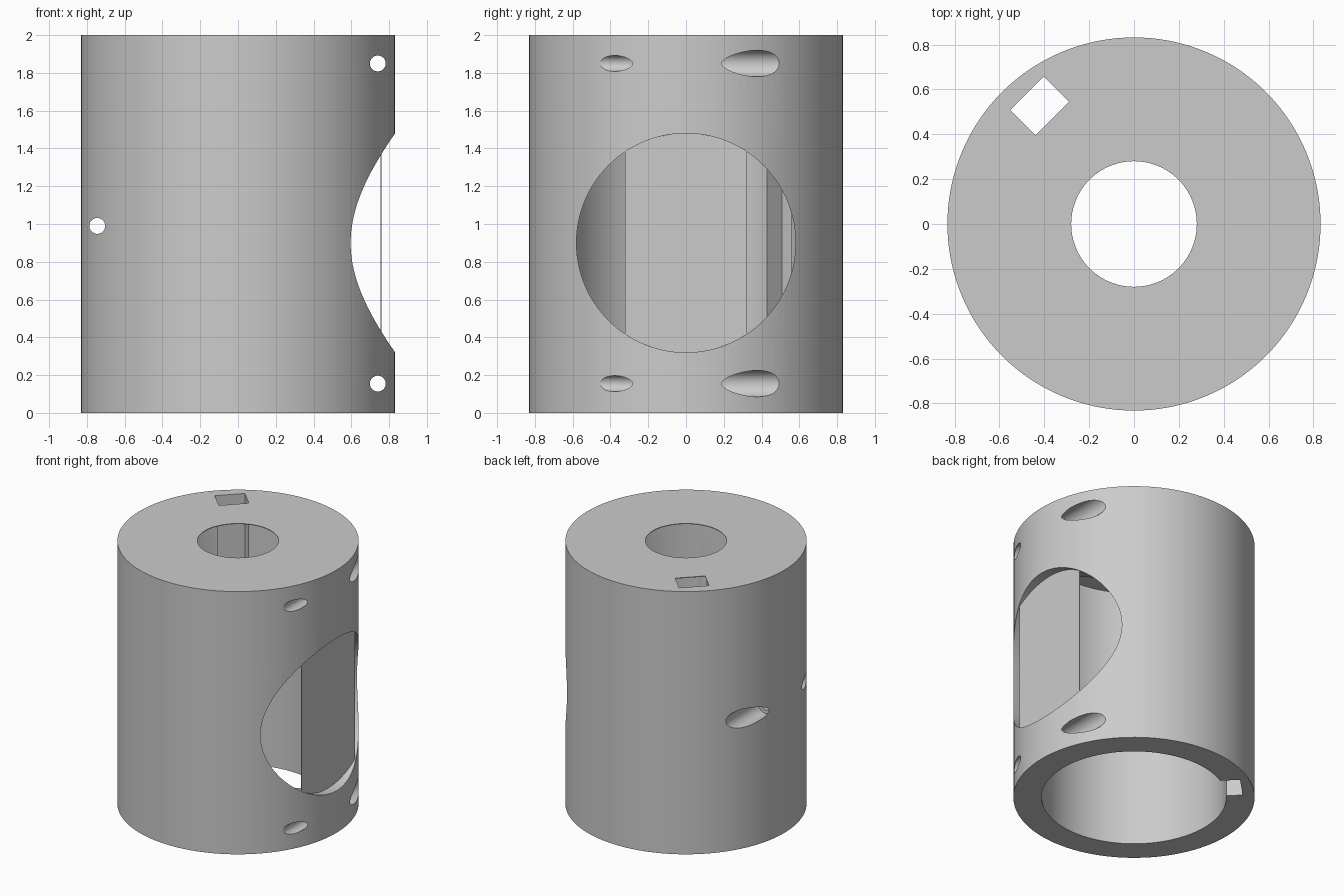
import bpy
from math import radians, sin, cos, pi
from mathutils import Vector, Matrix

HEIGHT = 2.0
OUTER, BORE, NECK = 0.832, 0.637, 0.28
WINDOW_R, WINDOW_Z = 0.58, 0.9
SHEET = 0.005            # thickness of the thin end plate and window plate
PLATE_X, PLATE_Y = 0.76, 0.335

if "Cube" in bpy.data.objects:
    bpy.data.objects.remove(bpy.data.objects["Cube"], do_unlink=True)

grey = bpy.data.materials.new("plain grey")
grey.use_nodes = True
colour = (0.6, 0.6, 0.6, 1)
grey.diffuse_color = colour
grey.node_tree.nodes["Principled BSDF"].inputs["Base Color"].default_value = colour


def cylinder(name, radius, start, end, sides=96):
    """Closed cylinder between two points."""
    start, end = Vector(start), Vector(end)
    axis = end - start
    bpy.ops.mesh.primitive_cylinder_add(
        vertices=sides, radius=radius, depth=axis.length,
        location=(start + end) / 2,
        rotation=axis.to_track_quat('Z', 'Y').to_euler())
    obj = bpy.context.object
    obj.name = name
    return obj


def cut(body, cutter):
    """Subtract the cutter, then discard it."""
    cutter.hide_render = True
    mod = body.modifiers.new("cut", 'BOOLEAN')
    mod.operation = 'DIFFERENCE'
    mod.solver = 'EXACT'
    mod.object = cutter
    bpy.context.view_layer.objects.active = body
    bpy.ops.object.modifier_apply(modifier=mod.name)
    bpy.data.objects.remove(cutter, do_unlink=True)


# Sleeve: open at the bottom, thin plate with a round hole on top
sleeve = cylinder("sleeve", OUTER, (0, 0, 0), (0, 0, HEIGHT), 128)
cut(sleeve, cylinder("bore", BORE, (0, 0, -0.1), (0, 0, HEIGHT - SHEET), 128))
cut(sleeve, cylinder("top_hole", NECK, (0, 0, 1.5), (0, 0, 2.1)))

# Round window through the right wall
cut(sleeve, cylinder("window", WINDOW_R, (0.1, 0, WINDOW_Z), (1.2, 0, WINDOW_Z), 128))

# Keyway running the full height, turned to the back left of the plan
bpy.ops.mesh.primitive_cube_add(size=1)
keyway = bpy.context.object
keyway.matrix_world = (Matrix.Rotation(radians(135), 4, 'Z')
                       @ Matrix.Translation((0.67, -0.075, 1))
                       @ Matrix.Diagonal((0.16, 0.21, 2.4, 1)))
bpy.context.view_layer.update()
cut(sleeve, keyway)

# Screw holes, each with a wider counterbore from the back
for x, z in ((0.74, 1.85), (0.74, 0.155), (-0.745, 0.99)):
    cut(sleeve, cylinder("screw_hole", 0.042, (x, -1, z), (x, 1, z), 48))
    cut(sleeve, cylinder("counterbore", 0.07, (x, 0.1, z), (x, 1, z), 48))

# Thin flat plate standing across the window
outline = []
steps = 96
for i in range(steps):
    a = 2 * pi * i / steps
    y = max(-PLATE_Y, min(PLATE_Y, WINDOW_R * cos(a)))
    if abs(WINDOW_R * cos(a)) <= PLATE_Y:
        outline.append((y, WINDOW_Z + WINDOW_R * sin(a)))
n = len(outline)
verts = [(x, y, z) for x in (PLATE_X - SHEET, PLATE_X) for y, z in outline]
faces = [list(range(n))[::-1], list(range(n, 2 * n))]
faces += [(i, (i + 1) % n, n + (i + 1) % n, n + i) for i in range(n)]
mesh = bpy.data.meshes.new("window_plate")
mesh.from_pydata(verts, [], faces)
plate = bpy.data.objects.new("window_plate", mesh)
bpy.context.collection.objects.link(plate)

# Colour and shading
for obj in (sleeve, plate):
    obj.data.materials.clear()
    obj.data.materials.append(grey)
    bpy.ops.object.select_all(action='DESELECT')
    obj.select_set(True)
    bpy.context.view_layer.objects.active = obj
    bpy.ops.object.shade_smooth_by_angle(angle=radians(30))
